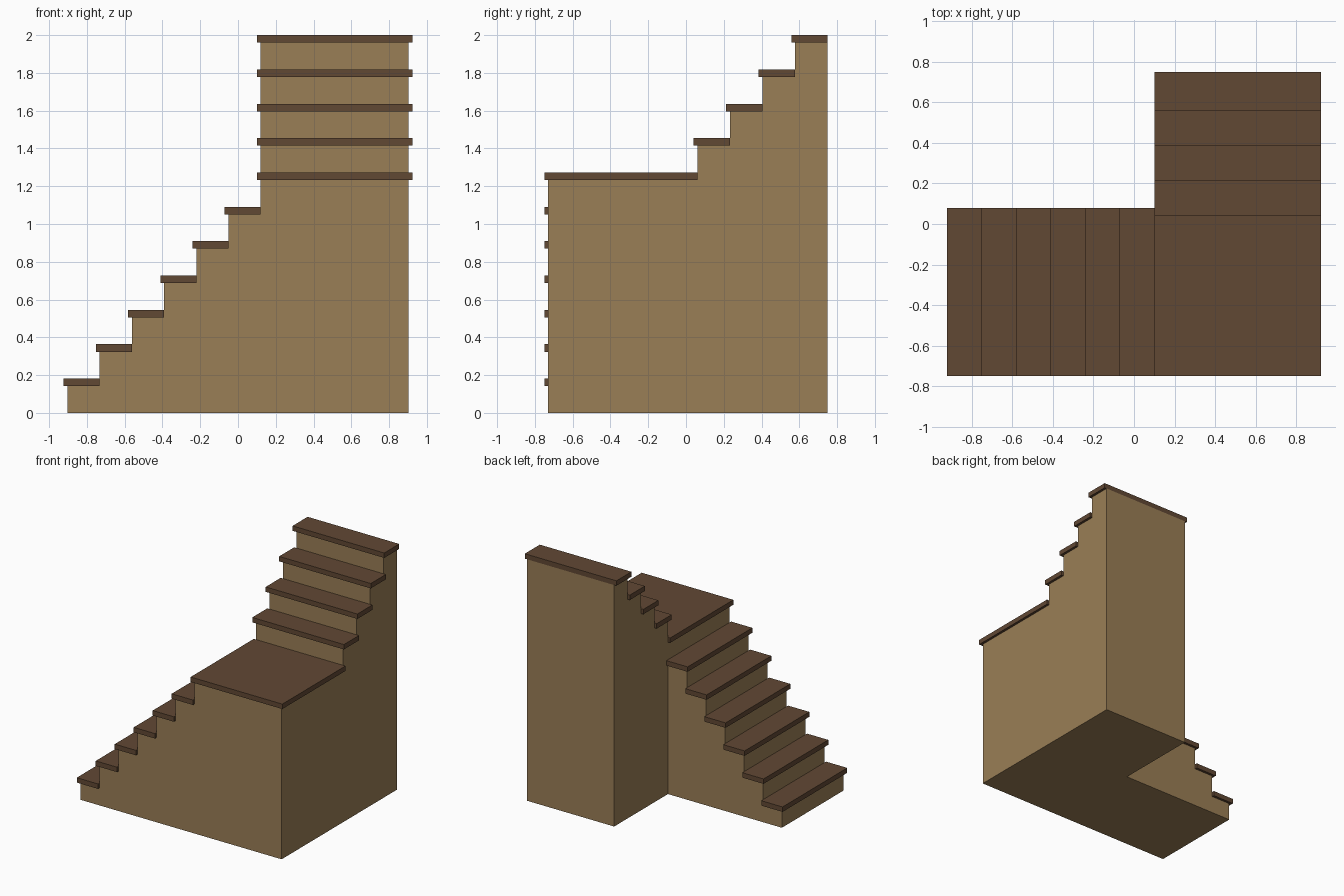
import bpy
import bmesh
from mathutils import Vector

if "Cube" in bpy.data.objects:
    bpy.data.objects.remove(bpy.data.objects["Cube"], do_unlink=True)

RISE = 2 / 11          # eleven equal steps
THICK = 0.04           # tread thickness
NOSE = 0.02            # tread overhang
LEFT, TURN, RIGHT = -0.903, 0.12, 0.903
FRONT, INNER, BACK = -0.73, 0.06, 0.75
LOWER, UPPER = 6, 4    # steps in each flight
RUN_X = (TURN - LEFT) / LOWER
RUN_Y = (BACK - INNER) / UPPER


def material(name, colour):
    mat = bpy.data.materials.new(name)
    mat.use_nodes = True
    mat.diffuse_color = colour
    mat.node_tree.nodes["Principled BSDF"].inputs["Base Color"].default_value = colour
    return mat


def add_object(name, bm, mat):
    bmesh.ops.recalc_face_normals(bm, faces=bm.faces)
    mesh = bpy.data.meshes.new(name)
    bm.to_mesh(mesh)
    bm.free()
    mesh.materials.append(mat)
    obj = bpy.data.objects.new(name, mesh)
    bpy.context.collection.objects.link(obj)
    return obj


def prism(name, points, depth, mat):
    """Extrude a flat outline along a vector."""
    bm = bmesh.new()
    face = bm.faces.new([bm.verts.new(p) for p in points])
    new = bmesh.ops.extrude_face_region(bm, geom=[face])["geom"]
    bmesh.ops.translate(bm, vec=Vector(depth),
                        verts=[v for v in new if isinstance(v, bmesh.types.BMVert)])
    return add_object(name, bm, mat)


def tread(name, x0, x1, y0, y1, top, mat):
    corners = [(x0, y0, top), (x1, y0, top), (x1, y1, top), (x0, y1, top)]
    return prism(name, corners, (0, 0, -THICK), mat)


def steps(start, run, count, first):
    """Stair-shaped (distance, height) points, each level one rise higher."""
    points = []
    for i in range(count):
        z = RISE * (first + i) - THICK
        points += [(start + run * i, z), (start + run * (i + 1), z)]
    return points


body_mat = material("light oak", (0.323, 0.209, 0.093, 1))
tread_mat = material("dark walnut", (0.120, 0.065, 0.034, 1))

# Stair body: lower flight joined to the landing and upper flight
lower = steps(LEFT, RUN_X, LOWER, 1)
mid = (TURN + RIGHT) / 2
outline = [(LEFT, 0)] + lower + [(mid, lower[-1][1]), (mid, 0)]
lower_body = prism("lower_body", [(x, FRONT, z) for x, z in outline],
                   (0, INNER - FRONT, 0), body_mat)

landing_z = RISE * (LOWER + 1)
outline = [(FRONT, 0), (FRONT, landing_z - THICK), (INNER, landing_z - THICK)]
outline += steps(INNER, RUN_Y, UPPER, LOWER + 2) + [(BACK, 0)]
body = prism("stair_body", [(TURN, y, z) for y, z in outline],
             (RIGHT - TURN, 0, 0), body_mat)

union = body.modifiers.new("join_flights", "BOOLEAN")
union.operation = "UNION"
union.solver = "EXACT"
union.object = lower_body
bpy.context.view_layer.objects.active = body
bpy.ops.object.modifier_apply(modifier=union.name)
bpy.data.objects.remove(lower_body, do_unlink=True)

# Lower treads
for i in range(LOWER):
    x = LEFT + RUN_X * i
    tread(f"lower_tread_{i + 1}", x - NOSE, x + RUN_X,
          FRONT - NOSE, INNER + NOSE, RISE * (i + 1), tread_mat)

# Landing
tread("landing", TURN - NOSE, RIGHT + NOSE, FRONT - NOSE, INNER, landing_z, tread_mat)

# Upper treads
for i in range(UPPER):
    y = INNER + RUN_Y * i
    tread(f"upper_tread_{i + 1}", TURN - NOSE, RIGHT + NOSE,
          y - NOSE, y + RUN_Y, RISE * (LOWER + 2 + i), tread_mat)
